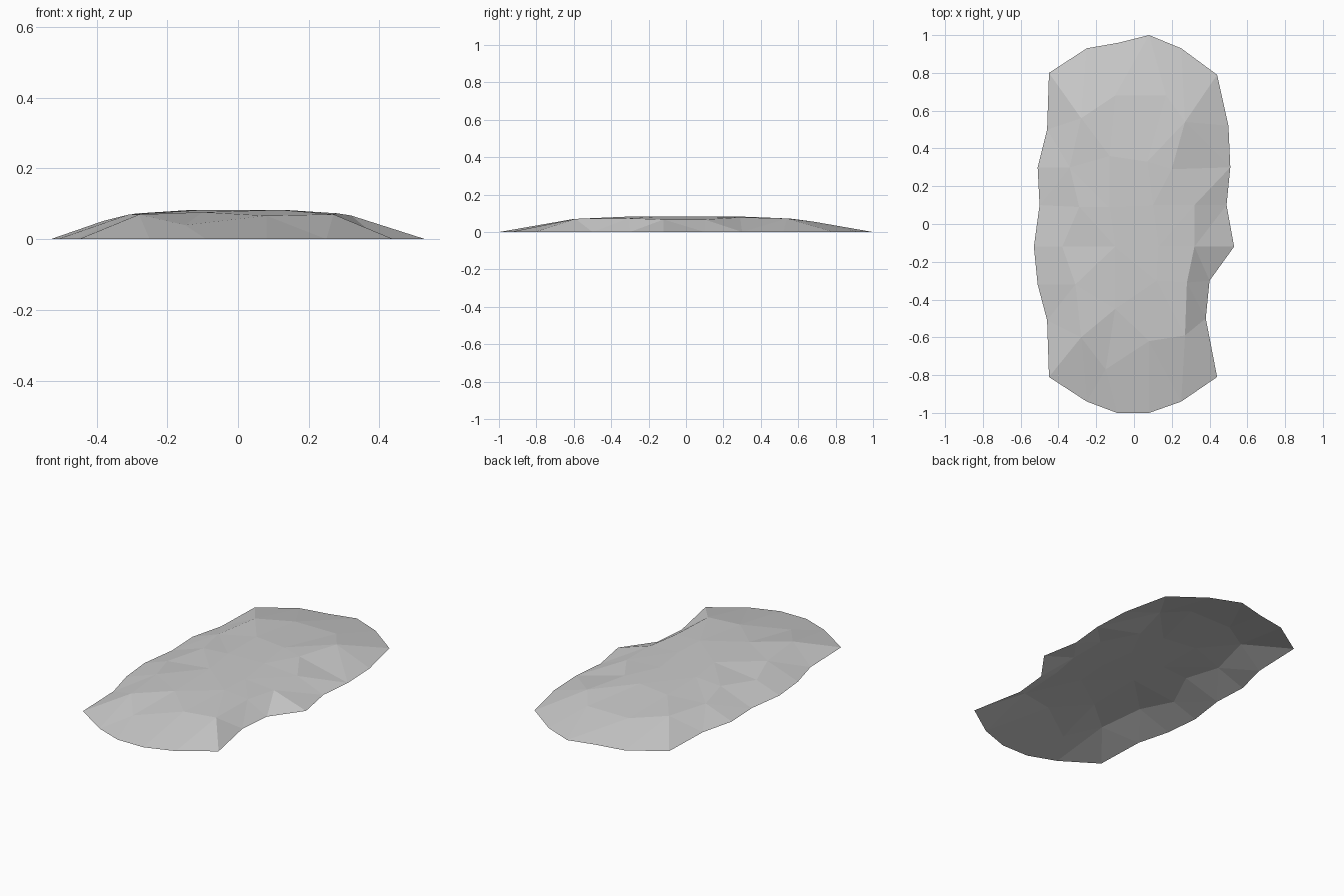
import bpy
import bmesh

# Remove the default cube only
default_cube = bpy.data.objects.get("Cube")
if default_cube:
    bpy.data.objects.remove(default_cube, do_unlink=True)


def make_material(name, color):
    material = bpy.data.materials.new(name)
    material.use_nodes = True
    material.diffuse_color = color
    shader = material.node_tree.nodes["Principled BSDF"]
    shader.inputs["Base Color"].default_value = color
    shader.inputs["Roughness"].default_value = 0.9
    return material


def interpolate(distance, profile):
    """Height at a distance from the centre, along a falling profile."""
    for (start, high), (end, low) in zip(profile, profile[1:]):
        if distance <= end:
            blend = max(0, (distance - start) / (end - start))
            return high + (low - high) * blend
    return 0


# Cross-sections of the mound: (distance from centre, height)
ACROSS = [(.13, .083), (.30, .072), (.38, .052), (.53, 0)]
ALONG = [(.30, .083), (.60, .07), (.77, .04), (1, 0)]

# Plan of the slab in hundredths: one row per station, front to back,
# each running from the right edge to the left edge
PLAN = [
    [(-45, -81), (-25, -94), (-9, -100), (8, -100), (25, -94), (44, -81)],
    [(-46, -51), (-28, -60), (-15, -77), (8, -62), (27, -59), (38, -50)],
    [(-51, -32), (-31, -32), (-10, -45), (12, -30), (28, -31), (40, -30)],
    [(-53, -12), (-38, -12), (-10, -12), (13, -12), (32, -12), (53, -12)],
    [(-50, 10), (-29, 9), (-13, 9), (10, 10), (32, 10), (49, 10)],
    [(-51, 30), (-34, 30), (-13, 36), (7, 33), (20, 29), (51, 30)],
    [(-46, 50), (-28, 56), (-10, 68), (17, 68), (27, 54), (50, 52)],
    [(-45, 80), (-25, 93), (-8, 96), (8, 100), (25, 93), (44, 79)],
]


def build_mound(name, plan, material):
    """Open faceted shell: the border lies on the ground, the rest is raised."""
    bm = bmesh.new()
    grid = []
    for row_index, row in enumerate(plan):
        line = []
        for column_index, (px, py) in enumerate(row):
            x, y = px / 100, py / 100
            border = (row_index in (0, len(plan) - 1)
                      or column_index in (0, len(row) - 1))
            height = min(interpolate(abs(x), ACROSS),
                         interpolate(abs(y), ALONG))
            line.append(bm.verts.new((x, y, 0 if border else height)))
        grid.append(line)

    # Skin neighbouring rows, then split every patch into flat facets
    for near, far in zip(grid, grid[1:]):
        for i in range(len(near) - 1):
            bm.faces.new((near[i], near[i + 1], far[i + 1], far[i]))
    bmesh.ops.triangulate(bm, faces=bm.faces[:], quad_method='SHORT_EDGE')

    mesh = bpy.data.meshes.new(name)
    bm.to_mesh(mesh)
    bm.free()
    mesh.materials.append(material)
    mound = bpy.data.objects.new(name, mesh)
    bpy.context.collection.objects.link(mound)
    return mound


# Flat rock slab
stone_grey = make_material("stone grey", (.6, .6, .6, 1))
build_mound("rock_slab", PLAN, stone_grey)
